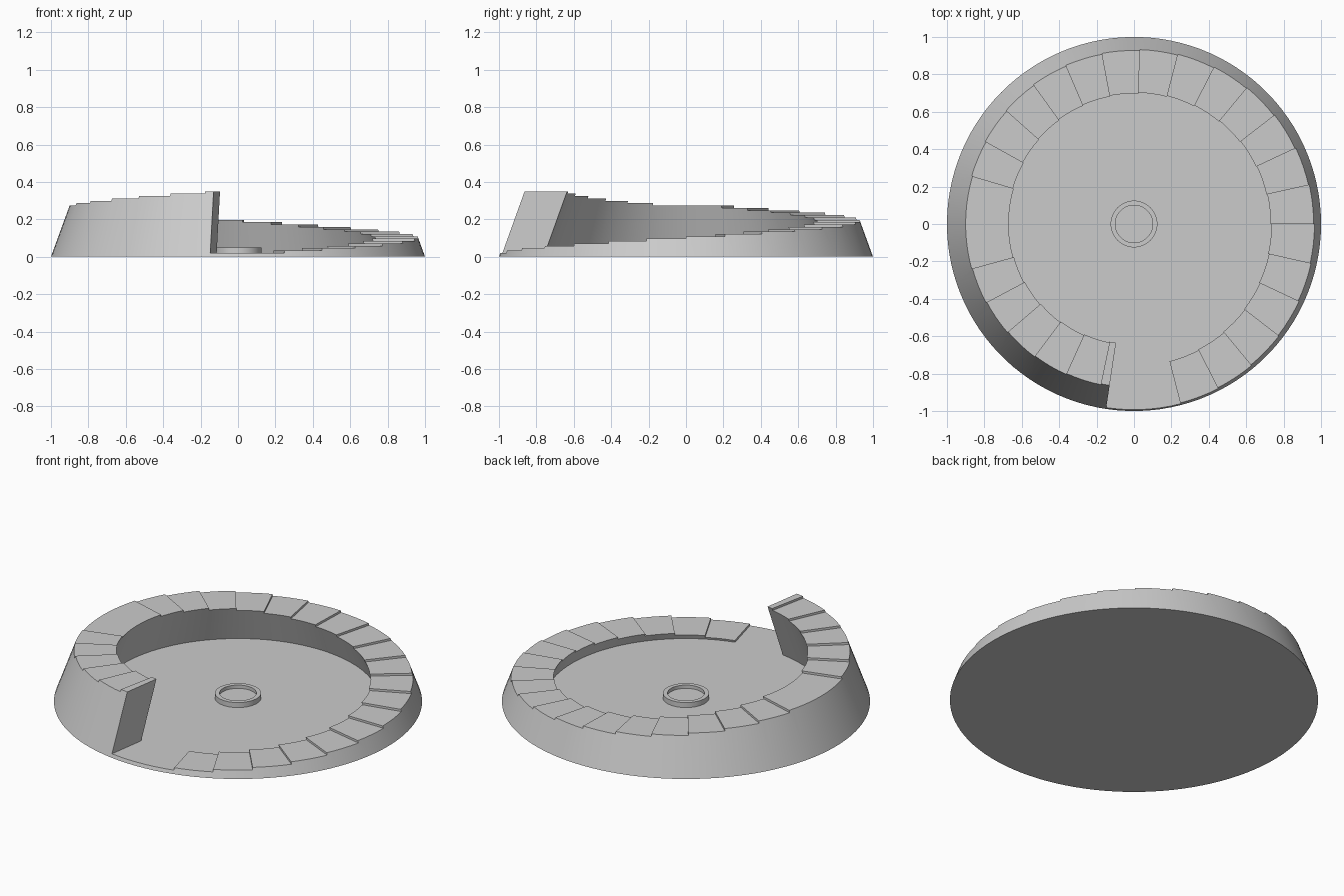
import bpy, bmesh
from math import radians, sin, cos, tan

if "Cube" in bpy.data.objects:
    bpy.data.objects.remove(bpy.data.objects["Cube"])

FLOOR, TOP, LEAN = 0.02, 0.35, tan(radians(20))
STEP = 12.58
# step boundaries in degrees; one wide landing on the left side, short last step
bounds = [-75.5 + STEP * i for i in range(20)]
bounds += [195.4 + STEP * i for i in range(6)] + [261.4]
COUNT = len(bounds) - 1
heights = [FLOOR + (TOP - FLOOR) * (i + 1) / COUNT for i in range(COUNT)]


def point(base_radius, angle, z):
    r = base_radius - LEAN * z
    return (r * cos(radians(angle)), r * sin(radians(angle)), z)


def face(bm, pts):
    bm.faces.new([bm.verts.new(p) for p in pts])


def finish(bm, name):
    bmesh.ops.remove_doubles(bm, verts=bm.verts, dist=1e-5)
    bmesh.ops.recalc_face_normals(bm, faces=bm.faces)
    mesh = bpy.data.meshes.new(name)
    bm.to_mesh(mesh)
    bm.free()
    obj = bpy.data.objects.new(name, mesh)
    bpy.context.collection.objects.link(obj)
    bpy.context.view_layer.objects.active = obj
    obj.select_set(True)
    bpy.ops.object.shade_smooth_by_angle(angle=radians(25))
    obj.select_set(False)


def angles(a, b):
    n = max(2, round((b - a) / 3.1))
    return [a + (b - a) * i / n for i in range(n + 1)]


OUT, INN = 1.0, 0.77
bm = bmesh.new()
inner_arc = []
bottom = []


def wall(radius, a, b, left, right):
    # leaning wall strip; left and right list the heights on each edge
    face(bm, [point(radius, a, z) for z in sorted(left)] +
         [point(radius, b, z) for z in sorted(right, reverse=True)])


# Rising spiral of steps with leaning inner and outer walls
for i, h in enumerate(heights):
    arc = angles(bounds[i], bounds[i + 1])
    low = heights[i - 1] if i else FLOOR
    for j, (a, b) in enumerate(zip(arc, arc[1:])):
        left = {FLOOR, h} | ({low} if j == 0 else set())
        right = {FLOOR, h} | ({FLOOR} if j < len(arc) - 2 else set())
        wall(OUT, a, b, left, right)
        wall(INN, a, b, left, right)
        wall(OUT, a, b, {0, FLOOR}, {0, FLOOR})
    face(bm, [point(OUT, a, h) for a in arc] + [point(INN, a, h) for a in reversed(arc)])
    face(bm, [point(r, bounds[i], z) for r, z in ((INN, low), (OUT, low), (OUT, h), (INN, h))])
    inner_arc += arc[:-1]
    bottom += arc[:-1]

# Tall end face of the spiral
end = bounds[-1]
face(bm, [point(r, end, z) for r, z in ((INN, FLOOR), (OUT, FLOOR), (OUT, TOP), (INN, TOP))])
inner_arc.append(end)

# Entrance gap, floor and underside
gap = angles(end, bounds[0] + 360)
for a, b in zip(gap, gap[1:]):
    wall(OUT, a, b, {0, FLOOR}, {0, FLOOR})
bottom += gap[:-1]
face(bm, [point(INN, a, FLOOR) for a in inner_arc] + [point(OUT, a, FLOOR) for a in gap])
face(bm, [point(OUT, a, 0) for a in bottom])
finish(bm, "spiral_step_base")

# Small raised dish in the middle of the floor
bm = bmesh.new()
N = 64
profile = [(0.125, FLOOR), (0.125, 0.05), (0.10, 0.05), (0.10, 0.03)]
rings = [[(r * cos(radians(360 * k / N)), r * sin(radians(360 * k / N)), z)
          for k in range(N)] for r, z in profile]
for lo, hi in zip(rings, rings[1:]):
    for k in range(N):
        m = (k + 1) % N
        face(bm, [lo[k], lo[m], hi[m], hi[k]])
face(bm, rings[-1])
finish(bm, "centre_dish")
